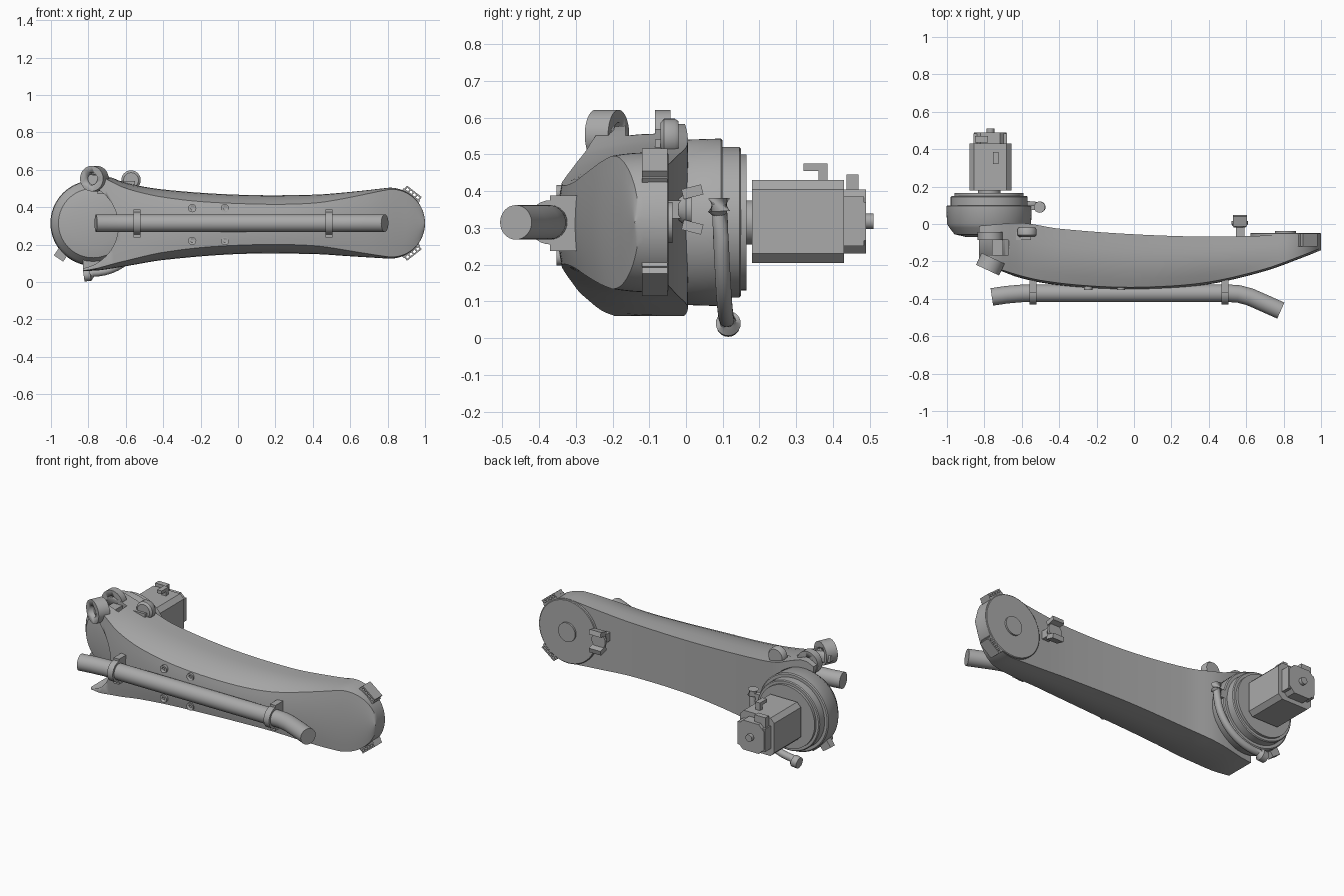
import bpy, bmesh, math
from math import pi, sin, cos, sqrt
from mathutils import Vector, Matrix

cube = bpy.data.objects.get("Cube")
if cube:
    bpy.data.objects.remove(cube, do_unlink=True)

grey = bpy.data.materials.new("plain_grey")
grey.use_nodes = True
grey.diffuse_color = (0.4, 0.4, 0.4, 1)
grey.node_tree.nodes["Principled BSDF"].inputs["Base Color"].default_value = (0.4, 0.4, 0.4, 1)
HUB = Vector((-0.775, 0, 0.315))
TIP = Vector((0.81, 0, 0.315))


def finish(name, bm, angle=35):
    bmesh.ops.recalc_face_normals(bm, faces=bm.faces)
    mesh = bpy.data.meshes.new(name)
    bm.to_mesh(mesh)
    bm.free()
    mesh.materials.append(grey)
    ob = bpy.data.objects.new(name, mesh)
    bpy.context.collection.objects.link(ob)
    bpy.ops.object.select_all(action='DESELECT')
    ob.select_set(True)
    bpy.context.view_layer.objects.active = ob
    bpy.ops.object.shade_smooth_by_angle(angle=math.radians(angle))
    return ob


def loft(name, rings, angle=35):
    """Bridge closed rings of points and cap both ends."""
    bm = bmesh.new()
    vs = [[bm.verts.new(p) for p in r] for r in rings]
    n = len(vs[0])
    for a, b in zip(vs, vs[1:]):
        for i in range(n):
            j = (i + 1) % n
            bm.faces.new((a[i], a[j], b[j], b[i]))
    bm.faces.new(vs[0])
    bm.faces.new(vs[-1])
    return finish(name, bm, angle)


def lathe(name, centre, profile, steps=64):
    """Revolve (y, radius) pairs about the y axis."""
    return loft(name, [[(centre[0] + r * cos(2 * pi * i / steps), y,
                         centre[2] + r * sin(2 * pi * i / steps)) for i in range(steps)]
                       for y, r in profile])


def box(name, lo, hi, turn=None):
    """Box between two corners, optionally turned about its centre."""
    lo, hi = Vector(lo), Vector(hi)
    bm = bmesh.new()
    bmesh.ops.create_cube(bm, size=1)
    m = Matrix.Translation((lo + hi) / 2) @ (turn or Matrix()) @ Matrix.Diagonal((*(hi - lo), 1))
    bm.transform(m)
    return finish(name, bm)


def octagon(name, c, half, cham, y0, y1):
    k = half - cham
    pts = [(half, -k), (half, k), (k, half), (-k, half), (-half, k), (-half, -k), (-k, -half), (k, -half)]
    return loft(name, [[(c[0] + x, y, c[2] + z) for x, z in pts] for y in (y0, y1)], 20)


def tube(name, points, radii, steps=24):
    pts = [Vector(p) for p in points]
    rings = []
    for i, p in enumerate(pts):
        d = (pts[min(i + 1, len(pts) - 1)] - pts[max(i - 1, 0)]).normalized()
        q = d.to_track_quat('Z', 'Y')
        rings.append([p + q @ Vector((cos(2 * pi * k / steps), sin(2 * pi * k / steps), 0)) * radii[i]
                      for k in range(steps)])
    return loft(name, rings)


def cut(ob, cutter):
    mod = ob.modifiers.new("cut", 'BOOLEAN')
    mod.operation, mod.solver, mod.object = 'DIFFERENCE', 'EXACT', cutter
    bpy.context.view_layer.objects.active = ob
    bpy.ops.object.modifier_apply(modifier=mod.name)
    bpy.data.objects.remove(cutter, do_unlink=True)


def curve(keys, x):
    """Smooth interpolation through (x, value) keys."""
    def slope(i):
        a, b = keys[max(i - 1, 0)], keys[min(i + 1, len(keys) - 1)]
        return (b[1] - a[1]) / (b[0] - a[0])
    i = max(k for k in range(len(keys) - 1) if k == 0 or keys[k][0] <= x)
    (x0, v0), (x1, v1) = keys[i], keys[i + 1]
    h = x1 - x0
    t = (x - x0) / h
    return ((2 * t**3 - 3 * t**2 + 1) * v0 + (t**3 - 2 * t**2 + t) * h * slope(i)
            + (3 * t**2 - 2 * t**3) * v1 + (t**3 - t**2) * h * slope(i + 1))


# Arm shell: lofted along x, rounded at the far end
top = [(-.83, .56), (-.77, .585), (-.68, .56), (-.6, .53), (-.4, .495), (0, .467), (.4, .467), (.6, .482), (.81, .505)]
low = [(-.83, .06), (-.75, .062), (-.6, .085), (-.4, .118), (0, .15), (.4, .15), (.6, .138), (.81, .125)]
front = [(-.83, -.205), (-.7, -.26), (-.5, -.313), (-.2, -.345), (.1, -.348), (.4, -.322), (.7, -.252), (.9, -.18), (1, -.14)]
back = [(-.83, -.01), (-.6, .005), (-.4, -.025), (0, -.055), (.4, -.068), (.7, -.062), (1, -.05)]
inset = [(-.83, .0), (-.65, .025), (-.3, .045), (0, .047), (.4, .045), (.8, .01), (1, .001)]
xs = [-.83 + 1.64 * i / 40 for i in range(41)] + [.81 + .19 * sin(pi / 2 * i / 16) for i in range(1, 16)] + [.9998]
rings = []
for x in xs:
    if x <= TIP.x:
        zt, zb = curve(top, x), curve(low, x)
    else:
        r = sqrt(.19**2 - (x - TIP.x)**2)
        zt, zb = TIP.z + r, TIP.z - r
    yf, yb = curve(front, x), curve(back, x)
    ins = min(curve(inset, x), (zt - zb) * .3)
    edge, N = yf + .012, 6
    side = [(yb + (edge - yb) * k / N, ins * max(0, (k / N - .3) / .7) ** 2) for k in range(N + 1)]
    face = [(yf + .012 * (1 - 2 * k / 8)**2, k / 8) for k in range(1, 8)]
    rings.append([(x, y, zt - d) for y, d in side]
                 + [(x, y, zt - ins + (zb - zt + 2 * ins) * t) for y, t in face]
                 + [(x, y, zb + d) for y, d in reversed(side)])
arm = loft("arm_shell", rings, 30)
cut(arm, lathe("end_cutter", (-.87, 0, .3), [(-.5, .23), (-.03, .23)]))
cut(arm, box("ear_gap_cutter", (-.9, -.165, .4), (-.67, -.085, .7)))

# Hinge ears beside the joint
for name, y0, y1, turn in (("front_ear", -.25, -.18, -25), ("rear_ear", -.085, -.042, 0)):
    ear = lathe(name, (0, 0, 0), [(-(y1 - y0) / 2, .068), ((y1 - y0) / 2, .068)], 40)
    cut(ear, lathe("hole_cutter", (0, 0, 0), [(-.2, .034), (.2, .034)], 32))
    ear.rotation_euler.z = math.radians(turn)
    ear.location = (-.768, (y0 + y1) / 2, .553)
box("ear_link", (-.75, -.085, .47), (-.55, -.042, .54))
box("ear_pin_bracket", (-.76, -.17, .5), (-.7, -.08, .55))
lathe("upper_lug", (-.572, 0, .545), [(-.07, .04), (-.06, .052), (-.03, .052), (-.02, .045)], 32)

# Joint housing with stepped flange
lathe("joint_housing", HUB, [(-.07, .12), (-.055, .185), (-.02, .212), (0, .225), (.095, .228), (.1, .222),
                             (.1, .205), (.145, .205), (.15, .2), (.15, .185), (.165, .185), (.165, .06), (.185, .06)], 72)
box("housing_tab", (-.97, .01, .12), (-.91, .05, .19), Matrix.Rotation(.6, 4, 'Y'))

# Motor and connectors
MC = Vector((-.768, 0, .3175))
octagon("motor_body", MC, .1125, .025, .18, .43)
octagon("motor_end_cap", MC, .087, .035, .43, .49)
lathe("motor_shaft", MC, [(.48, .021), (.51, .021)], 24)
box("plug_stem", (-.755, .36, .42), (-.725, .385, .475))
box("plug_arm", (-.755, .32, .455), (-.725, .385, .475))
box("cap_plug", (-.85, .437, .38), (-.78, .47, .445))
for s in (-1, 1):
    box("cap_lug", (MC.x + s * .075 - .015, .43, .25), (MC.x + s * .075 + .015, .485, .385))

# Hose hugging the flange
hose, hose_r = [(-.505, .09, .38), (-.503, .09, .345), (-.505, .092, .34)], [.03, .03, .021]
for i in range(15):
    a = math.radians(5 - 95 * i / 14)
    hose.append((HUB.x + .27 * cos(a), .092 + .02 * i / 14, HUB.z + .265 * sin(a)))
    hose_r.append(.021)
hose += [(-.785, .115, .042), (-.79, .115, .04), (-.825, .115, .035)]
hose_r += [.022, .034, .032]
tube("flange_hose", hose, hose_r)
box("hose_mount", (-.6, .075, .31), (-.51, .1, .36))

# Conduit rod with clips
rod = [(-.76, -.39, .315), (-.68, -.378, .315), (-.6, -.371, .315), (-.5, -.37, .315), (.5, -.37, .315),
       (.56, -.374, .315), (.62, -.39, .315), (.7, -.425, .315), (.785, -.463, .315)]
tube("conduit_rod", rod, [.047] * len(rod), 32)
for x in (-.54, .487):
    tube("rod_clip", [(x - .018, -.37, .315), (x + .018, -.37, .315)], [.06, .06], 32)
    box("clip_base", (x - .018, -.37, .237), (x + .018, -.27, .388))

# Front screws
for x in (-.245, -.07):
    for z in (.22, .395):
        screw = lathe("screw", (x, 0, z), [(-.352, .022), (-.32, .022)], 20)
        cut(screw, lathe("socket_cutter", (x, 0, z), [(-.4, .01), (-.344, .01)], 6))

# Far end: back cover, centre cap and ribbed pads
lathe("end_cover", TIP, [(-.1, .188), (-.05, .188), (-.047, .184)])
lathe("end_cap", TIP, [(-.06, .056), (-.037, .056)], 40)
for s in (-1, 1):
    a = s * math.radians(52)
    radial, tang = Vector((cos(a), 0, sin(a))), Vector((-sin(a), 0, cos(a)))
    turn = Matrix.Rotation(-a, 4, 'Y')

    def pad(name, t, r, w, h, y0, y1):
        c = TIP + radial * r + tang * t
        box(name, (c.x - h / 2, y0, c.z - w / 2), (c.x + h / 2, y1, c.z + w / 2), turn)
    pad("pad_base", 0, .185, .11, .02, -.12, -.05)
    pad("pad_outer_rail", 0, .212, .1, .008, -.12, -.05)
    for k in range(5):
        pad("pad_rib", -.046 + .023 * k, .2, .008, .026, -.12, -.05)

# Forked cable hook on the back
box("hook_stem", (.545, -.08, .325), (.59, .0, .375))
lathe("hook_plate", (.565, 0, .35), [(-.02, .03), (.0, .045), (.015, .045)], 24)
for s in (-1, 1):
    box("hook_prong", (.53, -.01, .35 + s * .048 - .014), (.605, .045, .35 + s * .048 + .014),
        Matrix.Rotation(s * .25, 4, 'X'))
